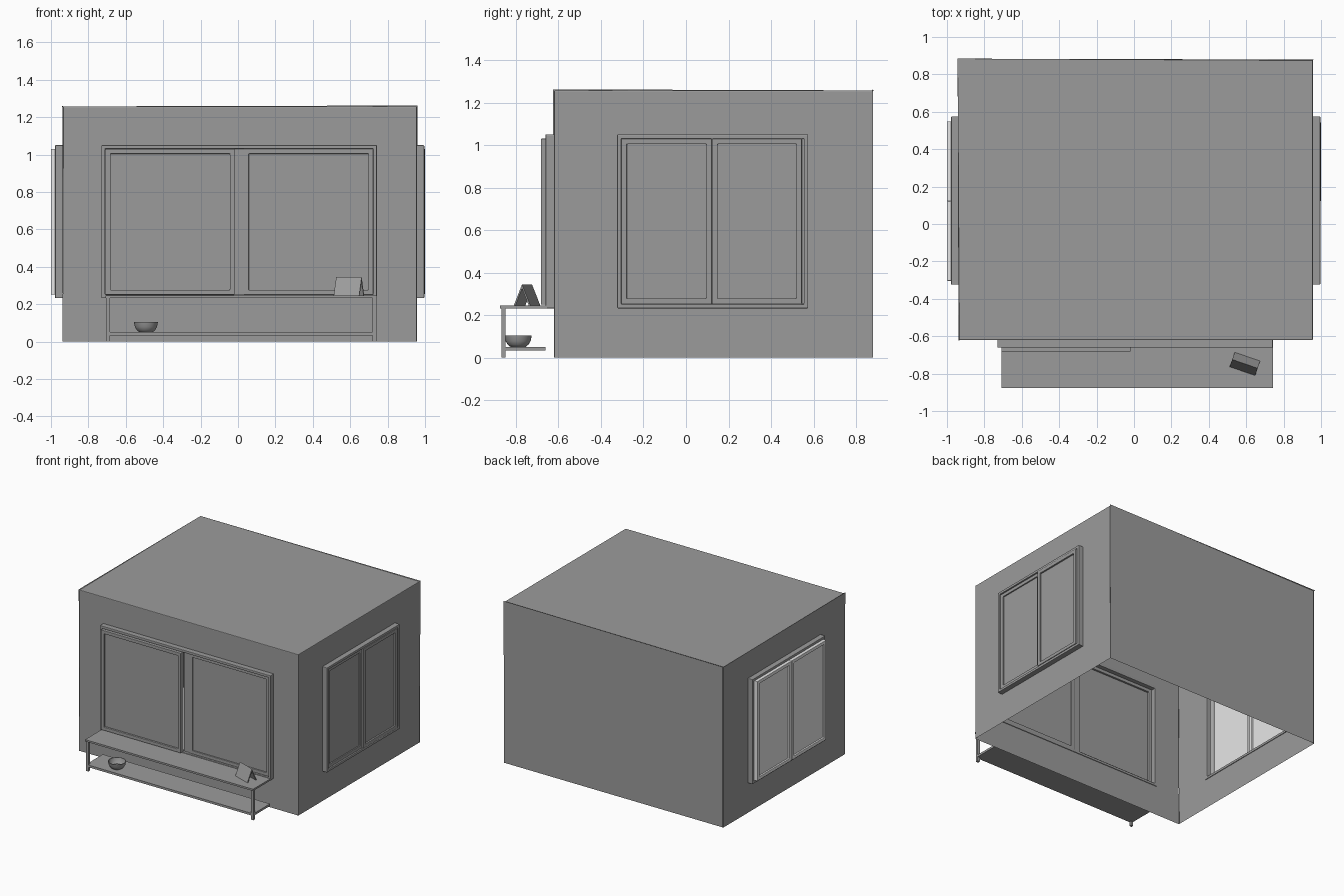
import bpy, bmesh, math
from mathutils import Matrix

cube = bpy.data.objects.get("Cube")
if cube:
    bpy.data.objects.remove(cube)


def material(name, v):
    m = bpy.data.materials.new(name)
    m.use_nodes = True
    m.diffuse_color = (v, v, v, 1)
    m.node_tree.nodes["Principled BSDF"].inputs["Base Color"].default_value = (v, v, v, 1)
    return m


GREY = material("mid grey", 0.33)
LIGHT = material("light grey", 0.8)

# Room extents
X0, X1, Y0, Y1, H = -0.938, 0.956, -0.621, 0.879, 1.257


def finish(name, bm, mat=GREY, bevel=0):
    bmesh.ops.recalc_face_normals(bm, faces=bm.faces)
    me = bpy.data.meshes.new(name)
    bm.to_mesh(me)
    bm.free()
    ob = bpy.data.objects.new(name, me)
    bpy.context.collection.objects.link(ob)
    me.materials.append(mat)
    if bevel:
        mod = ob.modifiers.new("soft edges", "BEVEL")
        mod.width, mod.segments = bevel, 2
    return ob


def box(name, lo, hi, mat=GREY, bevel=0):
    bm = bmesh.new()
    bmesh.ops.create_cube(bm, size=1)
    for v in bm.verts:
        v.co = [a + (c + 0.5) * (b - a) for a, b, c in zip(lo, hi, v.co)]
    return finish(name, bm, mat, bevel)


def on_wall(side, u, z, d):
    """Point at u along a wall, height z, distance d outward."""
    return {"front": (u, Y0 - d, z), "left": (X1 + d, u, z), "right": (X0 - d, u, z)}[side]


def corners(rect):
    u0, u1, z0, z1 = rect
    return [(u0, z0), (u1, z0), (u1, z1), (u0, z1)]


def shrink(rect, t):
    return rect[0] + t, rect[1] - t, rect[2] + t, rect[3] - t


def ring(name, side, rect, t, d0, d1, mat=GREY, bevel=0.004):
    """Rectangular frame of bar width t."""
    bm = bmesh.new()
    loops = [(rect, d0), (rect, d1), (shrink(rect, t), d1), (shrink(rect, t), d0)]
    vs = [[bm.verts.new(on_wall(side, u, z, d)) for u, z in corners(r)] for r, d in loops]
    for k in range(4):
        a, b = vs[k], vs[(k + 1) % 4]
        for i in range(4):
            j = (i + 1) % 4
            bm.faces.new((a[i], a[j], b[j], b[i]))
    return finish(name, bm, mat, bevel)


def panel(name, side, rect, d0, d1, mat=GREY):
    a = on_wall(side, rect[0], rect[2], d0)
    b = on_wall(side, rect[1], rect[3], d1)
    return box(name, [min(p) for p in zip(a, b)], [max(p) for p in zip(a, b)], mat)


def sash(name, side, rect, d0, d1, mat=GREY):
    ring(name + "_sash", side, rect, 0.026, d0, d1, mat, 0.003)
    mid = (d0 + d1) / 2
    panel(name + "_pane", side, shrink(rect, 0.022), mid - 0.003, mid + 0.003, mat)


# Window frames: outer rectangle on each wall
FRAMES = {
    "front": (-0.73, 0.743, 0.232, 1.05),
    "left": (-0.324, 0.575, 0.232, 1.05),
    "right": (-0.324, 0.575, 0.232, 1.05),
}

# Room shell: open below, thin walls with window openings
bm = bmesh.new()
walls = {"front": (X0, X1, 0, H), "left": (Y0, Y1, 0, H), "right": (Y0, Y1, 0, H)}
for side, rect in walls.items():
    outer = [bm.verts.new(on_wall(side, u, z, 0)) for u, z in corners(rect)]
    inner = [bm.verts.new(on_wall(side, u, z, 0)) for u, z in corners(shrink(FRAMES[side], 0.02))]
    for i in range(4):
        j = (i + 1) % 4
        bm.faces.new((outer[i], outer[j], inner[j], inner[i]))
bm.faces.new([bm.verts.new((x, Y1, z)) for x, z in corners((X0, X1, 0, H))])
bm.faces.new([bm.verts.new((x, y, H)) for x, y in corners((X0, X1, Y0, Y1))])
bmesh.ops.remove_doubles(bm, verts=bm.verts, dist=0.0001)
edges = [e for e in bm.edges if len(e.link_faces) == 2 and e.calc_face_angle(0) > 1]
bmesh.ops.bevel(bm, geom=edges, offset=0.005, segments=2, affect="EDGES", profile=0.5)
finish("room_shell", bm)

# Window frames
for side, rect in FRAMES.items():
    ring(side + "_window_frame", side, rect, 0.02, -0.005, 0.04)

# Sliding sashes of the front window
sash("front_outer", "front", (-0.708, -0.018, 0.25, 1.03), 0.026, 0.061)
sash("front_inner", "front", (0.032, 0.723, 0.25, 1.03), 0.0, 0.026)
panel("front_meeting_post", "front", (-0.018, 0.032, 0.25, 1.03), 0.0, 0.02)

# Sashes of the side windows
sash("left_inner", "left", (-0.304, 0.122, 0.252, 1.03), 0.005, 0.03)
sash("left_outer", "left", (0.122, 0.545, 0.252, 1.03), 0.012, 0.043)
panel("left_closing_post", "left", (0.545, 0.556, 0.252, 1.03), 0.0, 0.02)
for name, u0, u1 in (("right_front", -0.304, 0.122), ("right_back", 0.122, 0.548)):
    sash(name, "right", (u0, u1, 0.252, 1.03), 0.03, 0.062, LIGHT)

# Shelves below the front window
box("upper_shelf", (-0.708, -0.876, 0.232), (0.743, -0.655, 0.246))
box("lower_shelf", (-0.705, -0.868, 0.033), (0.74, -0.662, 0.05))
for name, x in (("right_leg", -0.695), ("left_leg", 0.73)):
    box("shelf_" + name, (x - 0.01, -0.868, 0), (x + 0.01, -0.849, 0.232))

# Bowl: open hemisphere-like profile spun around its axis
bm = bmesh.new()
profile = [(0, 0.05), (0.035, 0.05), (0.048, 0.06), (0.059, 0.078), (0.064, 0.104),
           (0.06, 0.104), (0.054, 0.079), (0.042, 0.063), (0, 0.058)]
pts = [bm.verts.new((r, 0, z)) for r, z in profile]
path = [bm.edges.new(p) for p in zip(pts, pts[1:])]
bmesh.ops.spin(bm, geom=pts + path, cent=(0, 0, 0), axis=(0, 0, 1),
               angle=math.tau, steps=28, use_merge=True)
bmesh.ops.remove_doubles(bm, verts=bm.verts, dist=0.0001)
bmesh.ops.translate(bm, verts=bm.verts, vec=(-0.492, -0.79, 0))
bowl = finish("bowl", bm)
bpy.context.view_layer.objects.active = bowl
bowl.select_set(True)
bpy.ops.object.shade_smooth_by_angle(angle=math.radians(40))

# Folded card standing on the upper shelf
bm = bmesh.new()
fold = [(-0.041, 0), (0, 0.098), (0.041, 0), (0.033, 0), (0, 0.08), (-0.033, 0)]
ends = [[bm.verts.new((x, y, z)) for y, z in fold] for x in (-0.072, 0.072)]
for i in range(6):
    j = (i + 1) % 6
    bm.faces.new((ends[0][i], ends[0][j], ends[1][j], ends[1][i]))
for e in ends:
    bm.faces.new((e[0], e[1], e[4], e[5]))
    bm.faces.new((e[1], e[2], e[3], e[4]))
bm.transform(Matrix.Translation((0.593, -0.748, 0.246)) @ Matrix.Rotation(math.radians(-19), 4, "Z"))
finish("folded_card", bm)
